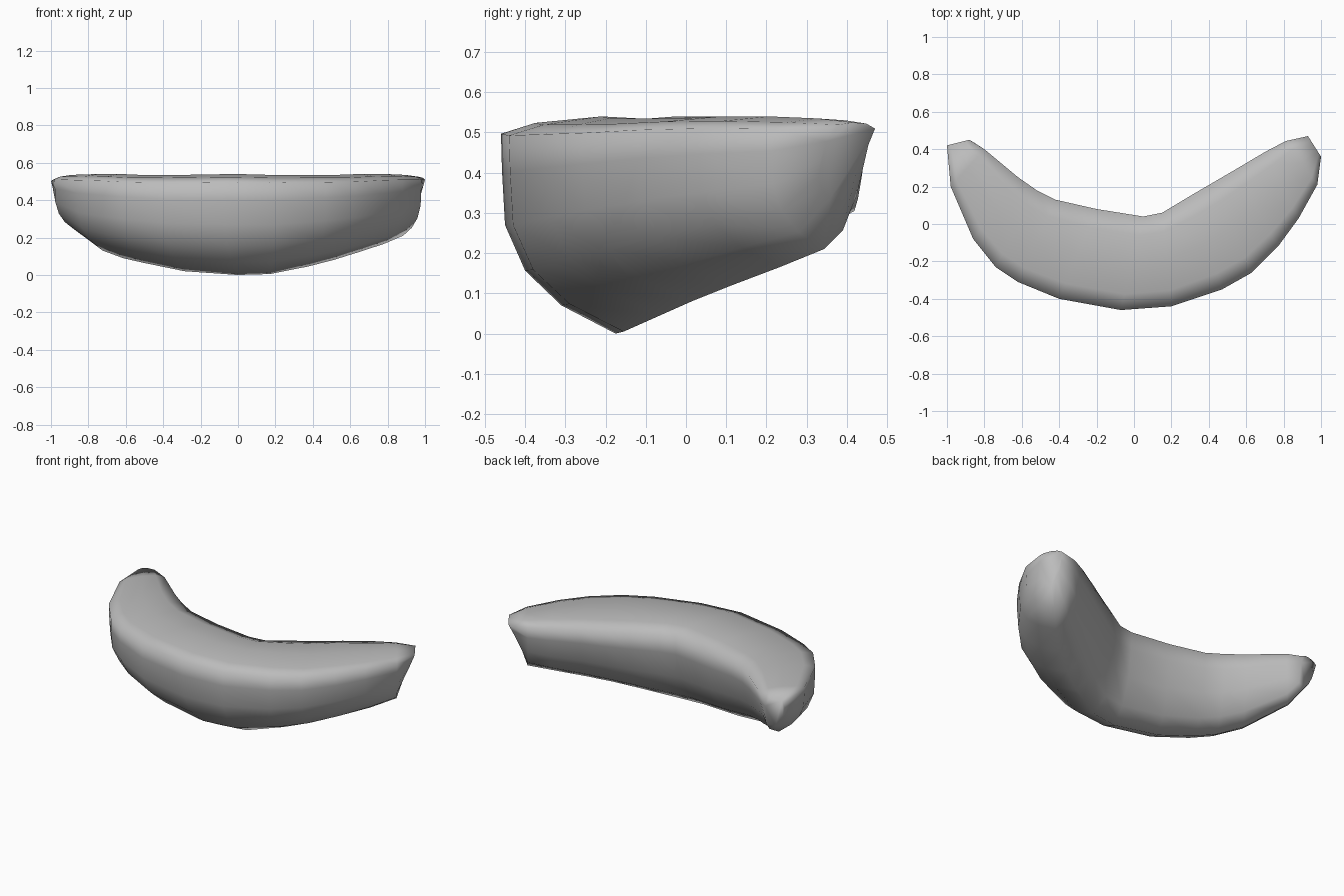
import bpy, bmesh
from mathutils import Vector

cube = bpy.data.objects.get("Cube")
if cube:
    bpy.data.objects.remove(cube)

grey = bpy.data.materials.new("plain grey")
grey.use_nodes = True
colour = (0.5, 0.5, 0.5, 1)
grey.diffuse_color = colour
grey.node_tree.nodes["Principled BSDF"].inputs["Base Color"].default_value = colour

# Stations along the curve: outer x, y, inner x, y, bottom z, top z
stations = [
    (-1.0, .42, -.88, .45, .31, .525),
    (-.98, .2, -.8, .4, .25, .54),
    (-.86, -.08, -.62, .25, .135, .545),
    (-.74, -.23, -.52, .18, .095, .545),
    (-.62, -.31, -.42, .13, .07, .54),
    (-.4, -.4, -.2, .08, .025, .54),
    (-.07, -.46, .05, .04, .005, .545),
    (.2, -.44, .15, .06, .01, .54),
    (.47, -.35, .3, .15, .05, .54),
    (.63, -.26, .42, .22, .085, .54),
    (.77, -.12, .54, .29, .125, .545),
    (.88, .03, .7, .385, .17, .545),
    (.98, .21, .81, .443, .215, .54),
    (1.0, .36, .93, .47, .34, .53),
]

# Tips lean back towards the body as they go down
leans = {0: Vector((.05, -.02, 0)), len(stations) - 1: Vector((-.05, -.07, 0))}

# Cross-section: across from outer to inner, up from bottom to top
profile = [
    (0, .92), (.005, .75), (.02, .5), (.12, .29), (.3, .13), (.57, 0),
    (.77, .14), (.92, .41), (.985, .71), (1, .92), (.8, .985), (.5, 1), (.17, .97),
]

# Curved body, skinned section by section
bm = bmesh.new()
rings = []
for index, (ox, oy, ix, iy, low, high) in enumerate(stations):
    outer, inner = Vector((ox, oy, 0)), Vector((ix, iy, 0))
    lean = leans.get(index, Vector())
    ring = []
    for across, up in profile:
        point = outer.lerp(inner, across) + lean * max(0, .92 - up)
        point.z = low + up * (high - low)
        ring.append(bm.verts.new(point))
    rings.append(ring)

count = len(profile)
for a, b in zip(rings, rings[1:]):
    for i in range(count):
        j = (i + 1) % count
        bm.faces.new((a[i], a[j], b[j], b[i]))

# Closed tips
bm.faces.new(rings[0])
bm.faces.new(rings[-1])
bmesh.ops.recalc_face_normals(bm, faces=bm.faces)
for face in bm.faces:
    face.smooth = True

# Stand the lowest point on the ground
base = min(v.co.z for v in bm.verts)
bmesh.ops.translate(bm, verts=bm.verts, vec=(0, 0, -base))

mesh = bpy.data.meshes.new("curved_body")
bm.to_mesh(mesh)
bm.free()
mesh.materials.append(grey)
body = bpy.data.objects.new("curved_body", mesh)
bpy.context.collection.objects.link(body)
